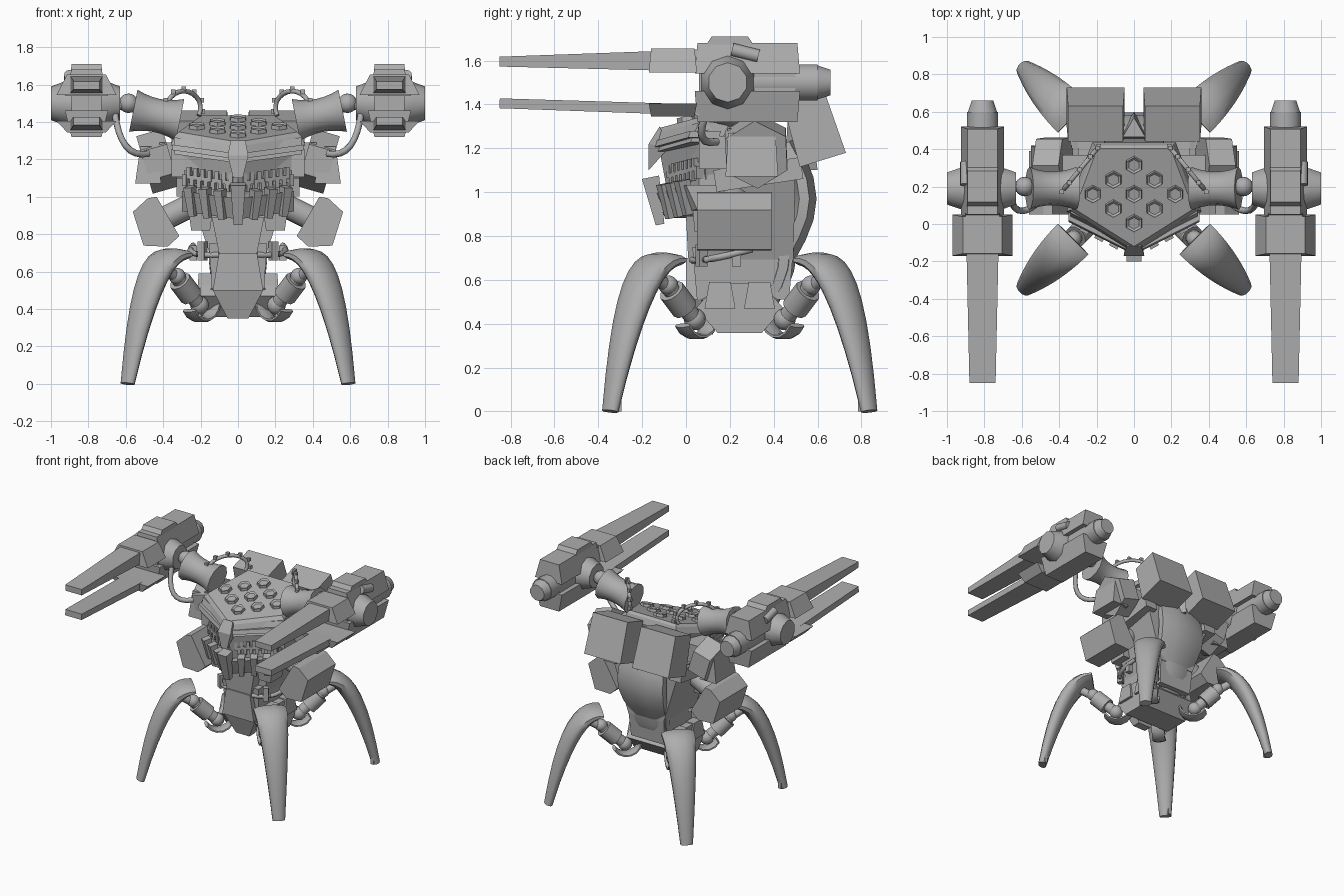
import bpy, bmesh, math
from mathutils import Vector, Matrix

if "Cube" in bpy.data.objects:
    bpy.data.objects.remove(bpy.data.objects["Cube"])

GREY = (.42, .42, .42, 1)
grey = bpy.data.materials.new("plain_grey")
grey.use_nodes = True
grey.diffuse_color = GREY
grey.node_tree.nodes["Principled BSDF"].inputs["Base Color"].default_value = GREY

MID = .245      # centre of the leg base along y
GUN = .81       # cannon distance from the middle
AXIS = 1.5      # cannon height
VEE = .5        # slope of the pointed face
HALF = math.sqrt(.5)


def add(name, bm, mirror="x", y=0, smooth=False):
    """Turn a bmesh into an object, mirrored over the named axes."""
    bmesh.ops.recalc_face_normals(bm, faces=bm.faces)
    for face in bm.faces:
        face.smooth = smooth
    for edge in bm.edges:
        edge.smooth = edge.calc_face_angle(math.pi) < .8
    mesh = bpy.data.meshes.new(name)
    bm.to_mesh(mesh)
    bm.free()
    mesh.materials.append(grey)
    part = bpy.data.objects.new(name, mesh)
    part.location.y = y
    bpy.context.collection.objects.link(part)
    if mirror:
        modifier = part.modifiers.new("mirror", "MIRROR")
        modifier.use_axis = ("x" in mirror, "y" in mirror, False)
        modifier.use_mirror_merge = False


def hull(name, points, mirror="x"):
    """Faceted convex chunk."""
    bm = bmesh.new()
    for point in points:
        bm.verts.new(point)
    bmesh.ops.convex_hull(bm, input=bm.verts)
    loose = [vert for vert in bm.verts if not vert.link_faces]
    bmesh.ops.delete(bm, geom=loose, context="VERTS")
    bmesh.ops.dissolve_limit(bm, angle_limit=.03, verts=bm.verts, edges=bm.edges)
    add(name, bm, mirror)


def block(name, at, size, taper=(1, 1), tilt=0, turn=0, mirror="x", y=0):
    """Box with a scaled top; a negative height puts the scaled end below."""
    bm = bmesh.new()
    bmesh.ops.create_cube(bm, size=1)
    for vert in bm.verts:
        if vert.co.z > 0:
            vert.co.x *= taper[0]
            vert.co.y *= taper[1]
    bm.transform(Matrix.Translation(at) @ Matrix.Rotation(turn, 4, "Z")
                 @ Matrix.Rotation(tilt, 4, "X") @ Matrix.Diagonal((*size, 1)))
    add(name, bm, mirror, y)


def sweep(name, curve, radius, steps=1, side=(1, 1, 0), sides=12, mirror="x", y=0):
    """Loft rings along curve(t) with radius(t) = (along side, across)."""
    bm = bmesh.new()
    centres = [Vector(curve(i / steps)) for i in range(steps + 1)]
    rings = []
    for i, centre in enumerate(centres):
        along = (centres[min(i + 1, steps)] - centres[max(i - 1, 0)]).normalized()
        u = Vector(side)
        u = (u - along * u.dot(along)).normalized()
        v = along.cross(u)
        ru, rv = radius(i / steps)
        turns = [math.tau * (k + .5) / sides for k in range(sides)]
        rings.append([bm.verts.new(centre + u * ru * math.cos(a) + v * rv * math.sin(a)) for a in turns])
    for low, high in zip(rings, rings[1:]):
        for k in range(sides):
            bm.faces.new((low[k], low[k - 1], high[k - 1], high[k]))
    bm.faces.new(rings[0])
    bm.faces.new(rings[-1])
    add(name, bm, mirror, y, smooth=sides > 6)


def rod(name, start, end, r, tip=None, **options):
    """Straight cylinder or cone."""
    tip = tip or r
    start, end = Vector(start), Vector(end)
    sweep(name, lambda t: start.lerp(end, t), lambda t: (r + (tip - r) * t,) * 2, **options)


def beam(name, start, end, size, tip):
    """Tapered bar given by its width and height at both ends."""
    start, end, size, tip = map(Vector, (start, end, size, tip))
    sweep(name, lambda t: start.lerp(end, t), lambda t: size.lerp(tip, t) * HALF, side=(1, 0, 0), sides=4)


def hose(name, start, pull, end, r):
    """Tube bent towards a pull point."""
    start, pull, end = map(Vector, (start, pull, end))
    sweep(name, lambda t: start.lerp(pull, t).lerp(pull.lerp(end, t), t), lambda t: (r, r), steps=8, sides=8)


def ball(name, at, r, **options):
    bm = bmesh.new()
    bmesh.ops.create_uvsphere(bm, u_segments=16, v_segments=10, radius=r, matrix=Matrix.Translation(at))
    add(name, bm, smooth=True, **options)


# Cannons: twin bars, clips, bodies
for level, s, offset, thick in (("upper", 1, .1, .11), ("lower", -1, .125, .06)):
    z = AXIS + s * offset
    beam(f"cannon_{level}_bar", (GUN, -.85, AXIS + s * .095), (GUN, .06, z), (.14, .045), (.18, thick - .01))
    block(f"cannon_{level}_clip", (GUN, -.06, z), (.32, .22, s * thick), taper=(.65, .9))
    block(f"cannon_{level}_body", (GUN, .28, AXIS + s * .11), (.23, .48, s * .14), taper=(.7, .95))
block("cannon_hump", (GUN, .2, 1.66), (.17, .3, .1), taper=(.95, .55))
block("cannon_core", (GUN, .28, AXIS), (.16, .44, .2))
rod("cannon_canister", (GUN, .3, AXIS), (GUN, .6, AXIS), .085)
rod("cannon_canister_end", (GUN, .6, AXIS), (GUN, .66, AXIS), .08, .06)
bulge = lambda t: (.09 + .045 * math.sin(math.pi * t),) * 2
sweep("cannon_drum", lambda t: (.63 + .37 * t, .19, AXIS), bulge, steps=6, sides=10)
rod("cannon_side_pill", (.9, .21, 1.65), (.9, .33, 1.62), .03)

# Shoulders: ball joint, flared cup, pads, hose
ball("shoulder_ball", (.585, .2, AXIS), .052)
rod("shoulder_axle", (.5, .2, 1.47), (.66, .2, AXIS), .03)
flare = lambda t: (.09 + .025 * (2 * t - 1) ** 2,) * 2
sweep("shoulder_cup", lambda t: (.31 + .25 * t, .19, 1.41 + .05 * t), flare, steps=6)
rod("shoulder_pad", (.36, .32, 1.21), (.5, .32, 1.17), .16, sides=6, side=(0, 1, 2))
block("shoulder_pad_rim", (.48, .3, 1.17), (.14, .24, .2), taper=(.6, .9))
block("shoulder_strut", (.32, .28, 1.22), (.2, .18, .14))
hose("shoulder_hose", (.66, .14, 1.46), (.63, .0, 1.2), (.48, .14, 1.23), .018)


# Ring handles with knobs
def ring(t, grow=1):
    a = math.pi * (1.3 * t - .15)
    return .29 + .09 * grow * math.cos(a), .29 - .11 * grow * math.cos(a), 1.475 + .09 * grow * math.sin(a)


sweep("ring_handle", ring, lambda t: (.013, .013), steps=14, sides=8)
for i in range(7):
    block("ring_knob", ring((i + .5) / 7, grow=1.15), (.024, .024, .024))


# Head: sloped pentagon plate with hexagonal bolts
def roof(x, y, drop):
    return x, y, 1.325 + .27 * y - drop


def shield(name, *layers):
    """Stack of five-sided outlines, each with a radius and a drop."""
    corners = [math.tau * k / 5 - math.pi / 2 for k in range(5)]
    hull(name, [roof(1.15 * r * math.cos(a), .17 + r * math.sin(a), drop)
                for r, drop in layers for a in corners], mirror="")


shield("head_plate", (.29, 0), (.31, .02), (.33, .07))
shield("head_core", (.3, .05), (.25, .33))
for column in range(3):
    for row in range(3 - column):
        bm = bmesh.new()
        bmesh.ops.create_cone(bm, cap_ends=True, segments=6, radius1=.05, radius2=.045, depth=.03)
        cap = max(bm.faces, key=lambda face: face.calc_center_median().z)
        bmesh.ops.inset_individual(bm, faces=[cap], thickness=.013, depth=-.008)
        spot = roof(.11 * column, .16 + .155 * (row - 1 + column / 2), -.006)
        bm.transform(Matrix.Translation(spot) @ Matrix.Rotation(VEE / 2, 4, "X"))
        add("head_bolt", bm, "x" if column else "")


# Face: brow, gums and jaw are bands along the same vee, rising outwards
def band(name, reach, front, low, high, lean=0, depth=.14):
    hull(name, [(x, front + VEE * x + d + shift, z + .14 * x) for x in (.01, reach)
                for z, shift in ((low, 0), (high, lean)) for d in (0, depth)])


band("brow", .34, -.15, 1.18, 1.27, lean=.04)
band("brow_lip", .35, -.165, 1.2, 1.23, lean=.01)
band("upper_gum", .29, -.08, 1.1, 1.17)
band("lower_gum", .28, -.08, .98, 1.04)
band("lower_jaw", .3, -.1, .88, .99, lean=-.05)
hull("nose", [(s * w, y, z) for s in (-1, 1) for w, y, z in
              ((.04, -.12, 1.3), (.055, -.17, 1.22), (.025, -.17, 1.1), (.04, -.08, 1.2))], mirror="")
block("chin", (0, -.14, .96), (.08, .08, -.22), taper=(.6, .5), tilt=.2, mirror="")
block("cheek", (.32, .16, 1.18), (.07, .2, .15))
for i in range(7):
    for name, shift, z in (("upper_tooth", 0, 1.09), ("lower_tooth", .02, 1.05)):
        x = .03 + .038 * i + shift
        block(name, (x, VEE * x - .08, z + .14 * x), (.024, .04, .06), turn=VEE)
for i in range(3):
    x = .09 + .08 * i
    block("jaw_fin", (x, VEE * x - .13, .95 + .1 * x), (.05, .06, -.16), taper=(.7, .6), tilt=.2, turn=VEE)

# Torso, chest and back
block("torso", (0, .29, .92), (.3, .4, .46), taper=(2, 1.05), mirror="")
block("rib_band", (.28, .33, 1.08), (.1, .4, .1), tilt=.15)
block("chest_plate", (0, .06, .79), (.2, .1, .2), taper=(1.4, 1.2), mirror="")
block("chest_rib", (.2, .11, .89), (.1, .14, .14), taper=(1.4, 1.2))
sweep("back_shell", lambda t: (0, .45 + .09 * math.sin(math.pi * t), 1.22 - .5 * t),
      lambda t: (.17 + .04 * math.sin(math.pi * t), .06), steps=6, side=(1, 0, 0), sides=8, mirror="")
rod("back_spike", (0, .5, 1.1), (0, .5, 1.35), .1, .07, side=(0, -1, 0), sides=3, mirror="")
block("back_tank", (.205, .58, 1.29), (.31, .22, .3), taper=(.95, .9), tilt=.3)

# Side pods
pod = [math.radians(a) for a in (25, 70, 90, 210, 245, 300)]
hull("side_pod", [(.435 + .14 * math.cos(a), y, .86 + .14 * math.sin(a)) for a in pod for y in (.05, .39)])
rod("pod_arm", (.18, .22, .99), (.42, .22, .87), .065)

# Waist and pelvis
block("waist", (0, .26, .63), (.28, .42, .24), taper=(1.1, 1.1), mirror="")
hose("waist_hose", (.1, .03, .69), (.3, .08, .68), (.24, .3, .74), .016)
block("waist_clasp", (.19, .07, .71), (.04, .04, .1), turn=VEE)
block("waist_hanger", (.24, .23, .7), (.04, .04, .08))
block("front_tongue", (0, .05, .6), (.27, .1, .2), taper=(.75, 1), mirror="")
block("front_tongue_tip", (0, .09, .43), (.28, .16, -.16), taper=(.4, .4), mirror="")
sweep("rear_bowl", lambda t: (0, .18 + .27 * math.cos(1.5 * t), .73 - .32 * math.sin(1.5 * t)),
      lambda t: (.17 - .1 * t * t, .06 - .02 * t), steps=6, side=(1, 0, 0), sides=8, mirror="")
sweep("pelvis", lambda t: (.4 * t - .2, MID, .47), lambda t: (.13, .2), side=(0, 0, 1), sides=6, mirror="")

# Four legs on the diagonals
LEG = dict(mirror="xy", y=MID)


def radial(r, z):
    return Vector((r * HALF, -r * HALF, z))


sweep("leg", lambda t: radial(.46 + .375 * t, .69 * (1 - t ** 2.4)),
      lambda t: (.12 - .075 * t * t, .03 + .03 * math.sin(math.pi * t)), steps=10, **LEG)
block("foot_claw", radial(.81, .06) + Vector((.02, .02, 0)), (.025, .025, .12), **LEG)
block("hip_block", (.17, -.09, .53), (.1, .14, .12), taper=(.8, .7), **LEG)
ball("knee_ball", radial(.46, .575), .045, **LEG)
rod("knee_pin", radial(.42, .54), radial(.55, .62), .03, **LEG)
rod("hip_piston", radial(.44, .55), radial(.355, .47), .062, sides=10, **LEG)
rod("hip_pin", radial(.45, .56), radial(.28, .41), .04, **LEG)
ball("hip_ball", radial(.29, .42), .05, **LEG)
sweep("hip_hook", lambda t: radial(.28 + .1 * math.cos(.5 + 3.5 * t), .44 - .1 * math.sin(.5 + 3.5 * t)),
      lambda t: (.05, .014), steps=8, sides=8, **LEG)
